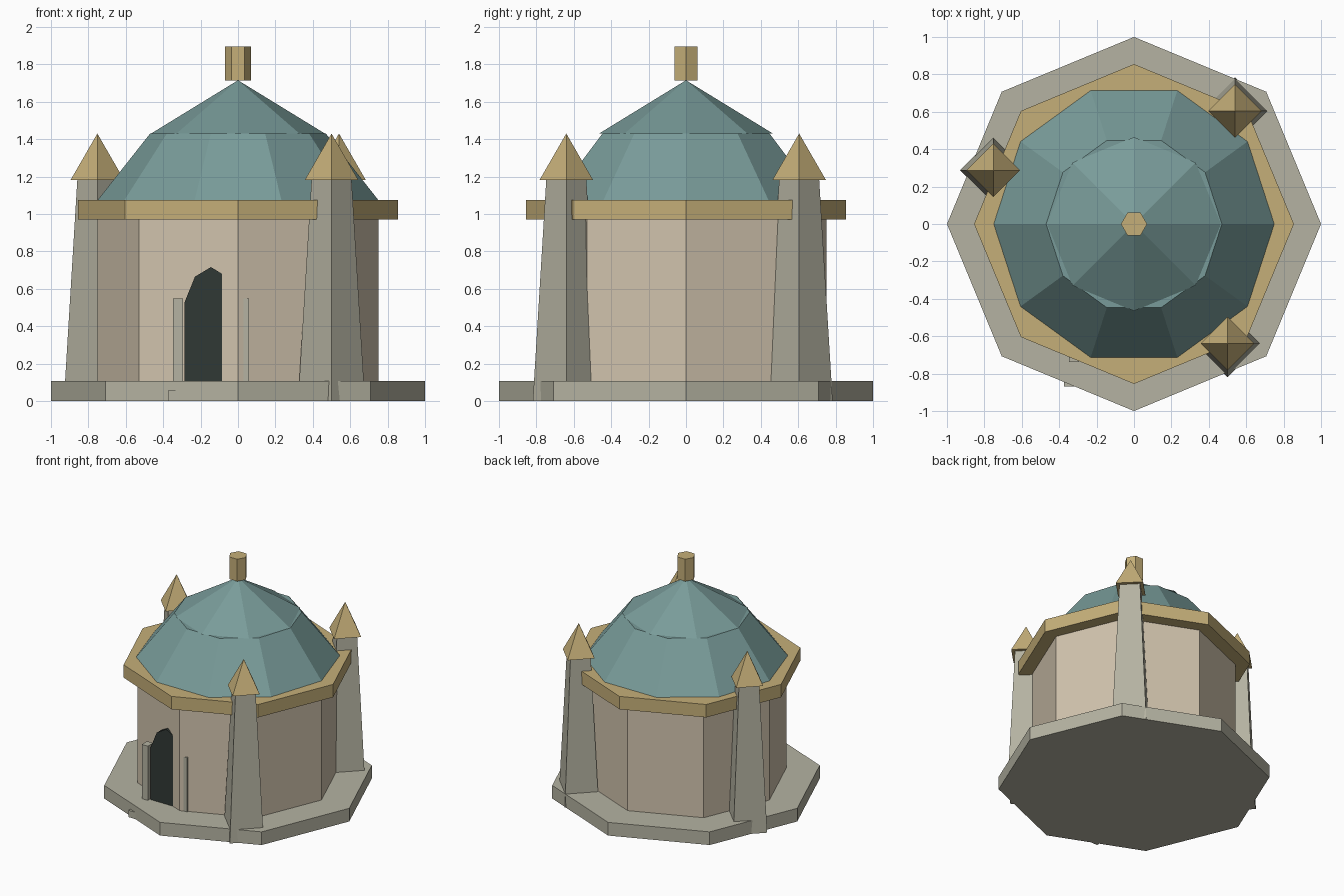
import bpy
import bmesh
from math import pi, cos, sin

if "Cube" in bpy.data.objects:
    bpy.data.objects.remove(bpy.data.objects["Cube"])


def material(name, rgb):
    m = bpy.data.materials.new(name)
    m.diffuse_color = (*rgb, 1)
    m.use_nodes = True
    m.node_tree.nodes["Principled BSDF"].inputs["Base Color"].default_value = m.diffuse_color
    return m


STONE = material("stone", (0.46, 0.45, 0.36))
PLASTER = material("plaster", (0.64, 0.55, 0.42))
GOLD = material("gold", (0.56, 0.43, 0.19))
TEAL = material("teal", (0.19, 0.33, 0.32))
DARK = material("dark", (0.03, 0.04, 0.035))


def add_object(name, bm, mat):
    bmesh.ops.recalc_face_normals(bm, faces=bm.faces)
    mesh = bpy.data.meshes.new(name)
    bm.to_mesh(mesh)
    bm.free()
    mesh.materials.append(mat)
    obj = bpy.data.objects.new(name, mesh)
    bpy.context.collection.objects.link(obj)
    return obj


def prism(name, sides, r0, r1, z0, z1, mat, x=0, y=0):
    """Prism, frustum or (r1 = 0) pyramid with its first corner on +x."""
    bm = bmesh.new()
    angles = [2 * pi * i / sides for i in range(sides)]

    def ring(r, z):
        return [bm.verts.new((x + r * cos(a), y + r * sin(a), z)) for a in angles]

    low = ring(r0, z0)
    bm.faces.new(low)
    if r1:
        high = ring(r1, z1)
        bm.faces.new(high)
    else:
        high = [bm.verts.new((x, y, z1))] * sides
    for i in range(sides):
        j = (i + 1) % sides
        quad = [low[i], low[j], high[j], high[i]]
        bm.faces.new(quad if r1 else quad[:3])
    return add_object(name, bm, mat)


def slab(name, profile, y0, y1, mat):
    """Extrude an xz outline from y0 to y1."""
    bm = bmesh.new()
    face = bm.faces.new([bm.verts.new((x, y0, z)) for x, z in profile])
    geom = bmesh.ops.extrude_face_region(bm, geom=[face], use_keep_orig=True)["geom"]
    moved = [v for v in geom if isinstance(v, bmesh.types.BMVert)]
    bmesh.ops.translate(bm, verts=moved, vec=(0, y1 - y0, 0))
    return add_object(name, bm, mat)


def box(name, x0, x1, y0, y1, z0, z1, mat):
    return slab(name, [(x0, z0), (x1, z0), (x1, z1), (x0, z1)], y0, y1, mat)


# Octagonal body
prism("plinth", 8, 1.0, 1.0, 0, 0.107, STONE)
prism("wall_drum", 8, 0.75, 0.75, 0.107, 0.98, PLASTER)
prism("cornice", 8, 0.855, 0.855, 0.97, 1.075, GOLD)

# Ten-sided dome skirt, eight-sided cap and hexagonal finial
prism("dome_lower", 10, 0.75, 0.47, 1.075, 1.43, TEAL)
prism("dome_upper", 8, 0.465, 0, 1.43, 1.715, TEAL)
prism("finial", 6, 0.07, 0.07, 1.715, 1.895, GOLD)

# Three tapered buttresses with pyramid caps
for n, (x, y) in enumerate([(0.5, -0.64), (0.54, 0.605), (-0.752, 0.287)], 1):
    prism(f"buttress_{n}", 4, 0.179, 0.107, 0, 1.185, STONE, x, y)
    prism(f"buttress_cap_{n}", 4, 0.143, 0, 1.182, 1.43, GOLD, x, y)

# Arched door, partly sunk in the angled wall
C = -0.145
arch = [(-0.14, 0.107), (0.14, 0.107), (0.14, 0.53), (0.085, 0.665),
        (0, 0.716), (-0.085, 0.665), (-0.14, 0.53)]
slab("door", [(C + x, z) for x, z in arch], -0.715, -0.66, DARK)

# Door posts and front step
for side, s in (("left", -1), ("right", 1)):
    x = C + s * 0.176
    box(f"door_post_{side}", x - 0.027, x + 0.027, -0.738, -0.67, 0.107, 0.547, STONE)
box("door_step", C - 0.23, C + 0.23, -0.87, -0.68, 0, 0.055, STONE)
